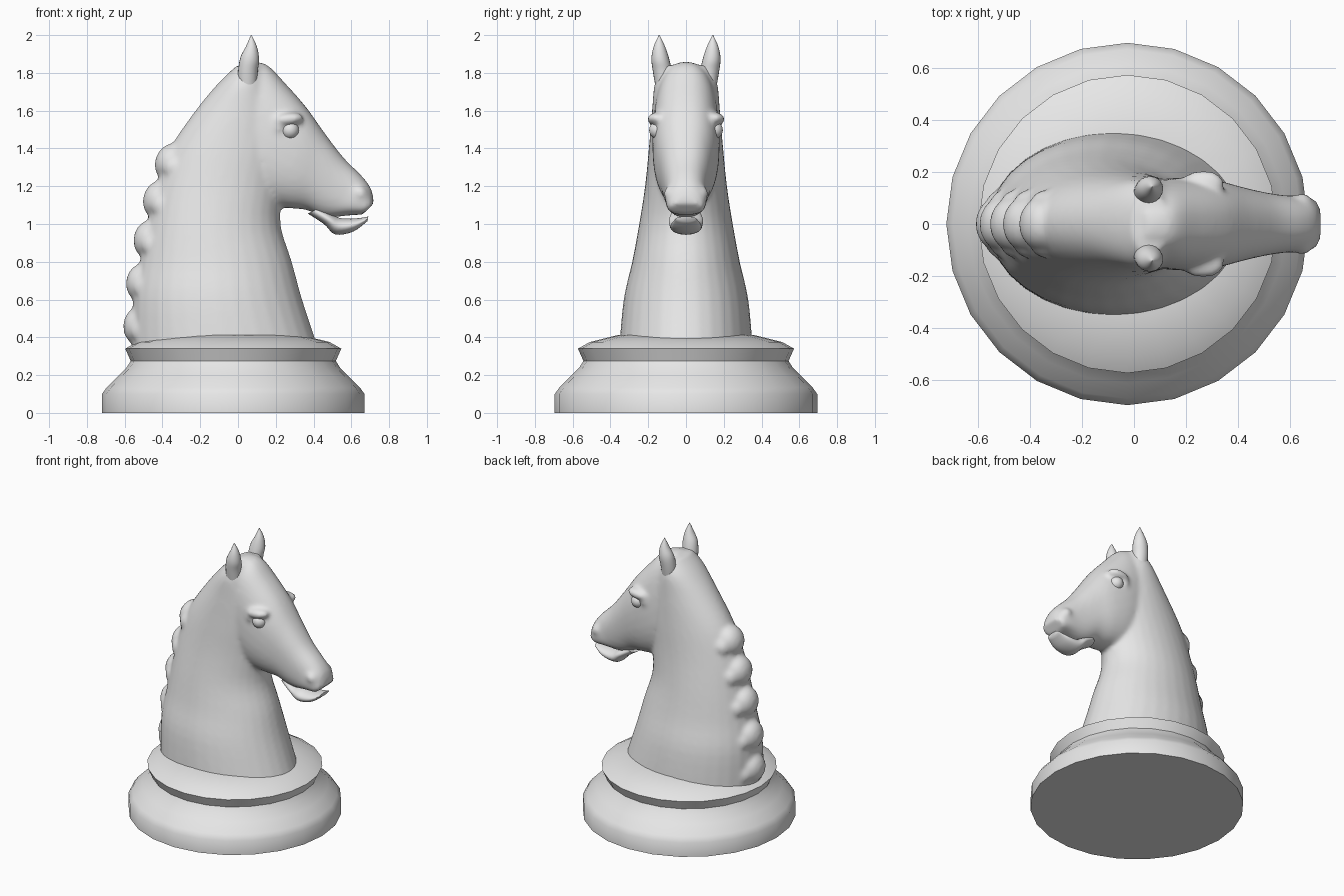
import bpy, bmesh, math
from mathutils import Vector, Matrix

if "Cube" in bpy.data.objects:
    bpy.data.objects.remove(bpy.data.objects["Cube"])

mat = bpy.data.materials.new("light grey")
mat.diffuse_color = (0.8, 0.8, 0.8, 1)
mat.use_nodes = True
mat.node_tree.nodes["Principled BSDF"].inputs["Base Color"].default_value = mat.diffuse_color


def catmull(a, b, c, d, t):
    return [0.5 * (2 * q + (r - p) * t + (2 * p - 5 * q + 4 * r - s) * t * t
                   + (3 * q - p - 3 * r + s) * t ** 3) for p, q, r, s in zip(a, b, c, d)]


def refine(rows, steps=4):
    """Smoothly interpolate between the given rows."""
    out = []
    for i in range(len(rows) - 1):
        quad = [rows[max(0, i - 1)], rows[i], rows[i + 1], rows[min(len(rows) - 1, i + 2)]]
        out += [catmull(*quad, k / steps) for k in range(steps)]
    return out + [rows[-1]]


def loft(bm, rows, y0=0.0, power=1.0, n=32, steps=4):
    """Oval sections: x, z of one edge, x, z of the opposite edge, half width[, y]."""
    rings = []
    for row in refine(rows, steps):
        ax, az, bx, bz, w = row[:5]
        y = row[5] if len(row) > 5 else y0
        mid = Vector(((ax + bx) / 2, y, (az + bz) / 2))
        half = Vector(((ax - bx) / 2, 0, (az - bz) / 2))
        ring = []
        for k in range(n):
            a = 2 * math.pi * k / n
            c, s = (math.copysign(abs(f) ** power, f) for f in (math.cos(a), math.sin(a)))
            ring.append(bm.verts.new(mid + half * c + Vector((0, w * s, 0))))
        rings.append(ring)
    faces = [bm.faces.new(rings[0]), bm.faces.new(rings[-1])]
    for r, q in zip(rings, rings[1:]):
        faces += [bm.faces.new((r[k], r[(k + 1) % n], q[(k + 1) % n], q[k])) for k in range(n)]
    bmesh.ops.recalc_face_normals(bm, faces=faces)


def blob(bm, pos, size, tilt=0.0):
    m = Matrix.Translation(pos) @ Matrix.Rotation(tilt, 4, 'Y') @ Matrix.Diagonal((*size, 1))
    bmesh.ops.create_uvsphere(bm, u_segments=24, v_segments=14, radius=1, matrix=m)


def finish(bm, name, angle=40):
    me = bpy.data.meshes.new(name)
    bm.to_mesh(me)
    bm.free()
    me.materials.append(mat)
    me.shade_smooth()
    me.set_sharp_from_angle(angle=math.radians(angle))
    ob = bpy.data.objects.new(name, me)
    bpy.context.collection.objects.link(ob)
    return ob


# turned base with 24 sides
bm = bmesh.new()
profile = [(0.695, 0), (0.695, 0.10), (0.67, 0.135), (0.61, 0.195), (0.565, 0.24),
           (0.543, 0.275), (0.572, 0.34), (0.51, 0.375), (0.36, 0.412)]
rings = [[bm.verts.new((-0.025 + r * math.cos(k * math.pi / 12),
                        r * math.sin(k * math.pi / 12), z)) for k in range(24)]
         for r, z in profile]
for r, q in zip(rings, rings[1:]):
    for k in range(24):
        bm.faces.new((r[k], r[(k + 1) % 24], q[(k + 1) % 24], q[k]))
bm.faces.new(rings[0])
bm.faces.new(rings[-1])
bmesh.ops.recalc_face_normals(bm, faces=bm.faces)
finish(bm, "turned_base")

# neck: front edge, back edge, half width
bm = bmesh.new()
loft(bm, [(0.43, 0.33, -0.56, 0.33, 0.355),
          (0.34, 0.6, -0.555, 0.6, 0.33),
          (0.285, 0.8, -0.52, 0.8, 0.285),
          (0.225, 1.0, -0.48, 1.0, 0.248),
          (0.24, 1.2, -0.435, 1.2, 0.217),
          (0.27, 1.4, -0.36, 1.4, 0.197),
          (0.24, 1.6, -0.225, 1.6, 0.18),
          (0.17, 1.75, -0.10, 1.75, 0.165),
          (0.13, 1.84, -0.005, 1.84, 0.12)])

# head: brow edge, jaw edge, half width
loft(bm, [(0.05, 1.86, -0.13, 1.35, 0.15),
          (0.15, 1.845, 0.0, 1.2, 0.168),
          (0.25, 1.745, 0.13, 1.11, 0.178),
          (0.36, 1.62, 0.26, 1.085, 0.168),
          (0.46, 1.48, 0.36, 1.075, 0.142),
          (0.56, 1.35, 0.43, 1.045, 0.122),
          (0.655, 1.255, 0.49, 1.035, 0.11),
          (0.705, 1.185, 0.58, 1.045, 0.107),
          (0.72, 1.11, 0.66, 1.05, 0.095)], power=0.85)

# brows and nostrils
for s in (-1, 1):
    blob(bm, (0.265, s * 0.155, 1.555), (0.085, 0.052, 0.034), -0.1)
    blob(bm, (0.215, s * 0.155, 1.515), (0.03, 0.035, 0.05))
    blob(bm, (0.645, s * 0.083, 1.16), (0.045, 0.034, 0.04), 0.8)

# mane: a row of overlapping locks, each with a knob on both sides
for x, z, tilt in [(-0.53, 0.46, 0.05), (-0.515, 0.69, 0.12), (-0.475, 0.92, 0.18),
                   (-0.425, 1.13, 0.25), (-0.36, 1.33, 0.4)]:
    blob(bm, (x, 0, z), (0.078, 0.10, 0.10), tilt)
    for s in (-1, 1):
        blob(bm, (x + 0.02, s * 0.085, z - 0.03), (0.055, 0.045, 0.06), tilt)
head = finish(bm, "neck_and_head")

# blend the overlapping masses into one smooth skin
rm = head.modifiers.new("skin", 'REMESH')
rm.mode = 'VOXEL'
rm.voxel_size = 0.014
rm.use_smooth_shade = True
sm = head.modifiers.new("soften", 'SMOOTH')
sm.factor = 0.5
sm.iterations = 8

# lower jaw, slightly open
bm = bmesh.new()
loft(bm, [(0.44, 1.09, 0.37, 1.055, 0.07),
          (0.50, 1.05, 0.455, 1.0, 0.09),
          (0.55, 1.03, 0.515, 0.945, 0.085),
          (0.63, 1.03, 0.61, 0.96, 0.078),
          (0.69, 1.04, 0.685, 1.015, 0.055)])
finish(bm, "lower_jaw", 60)

for s, side in ((-1, "right"), (1, "left")):
    # pointed ears
    bm = bmesh.new()
    loft(bm, [(0.10, 1.72, 0.0, 1.72, 0.045, s * 0.115),
              (0.105, 1.81, 0.0, 1.80, 0.05, s * 0.125),
              (0.112, 1.87, 0.012, 1.88, 0.047, s * 0.136),
              (0.10, 1.94, 0.042, 1.94, 0.03, s * 0.141),
              (0.072, 2.0, 0.068, 2.0, 0.002, s * 0.142)], n=20)
    finish(bm, side + "_ear", 60)
    # eyeballs
    bm = bmesh.new()
    blob(bm, (0.275, s * 0.145, 1.497), (0.048, 0.05, 0.048))
    finish(bm, side + "_eye", 60)
